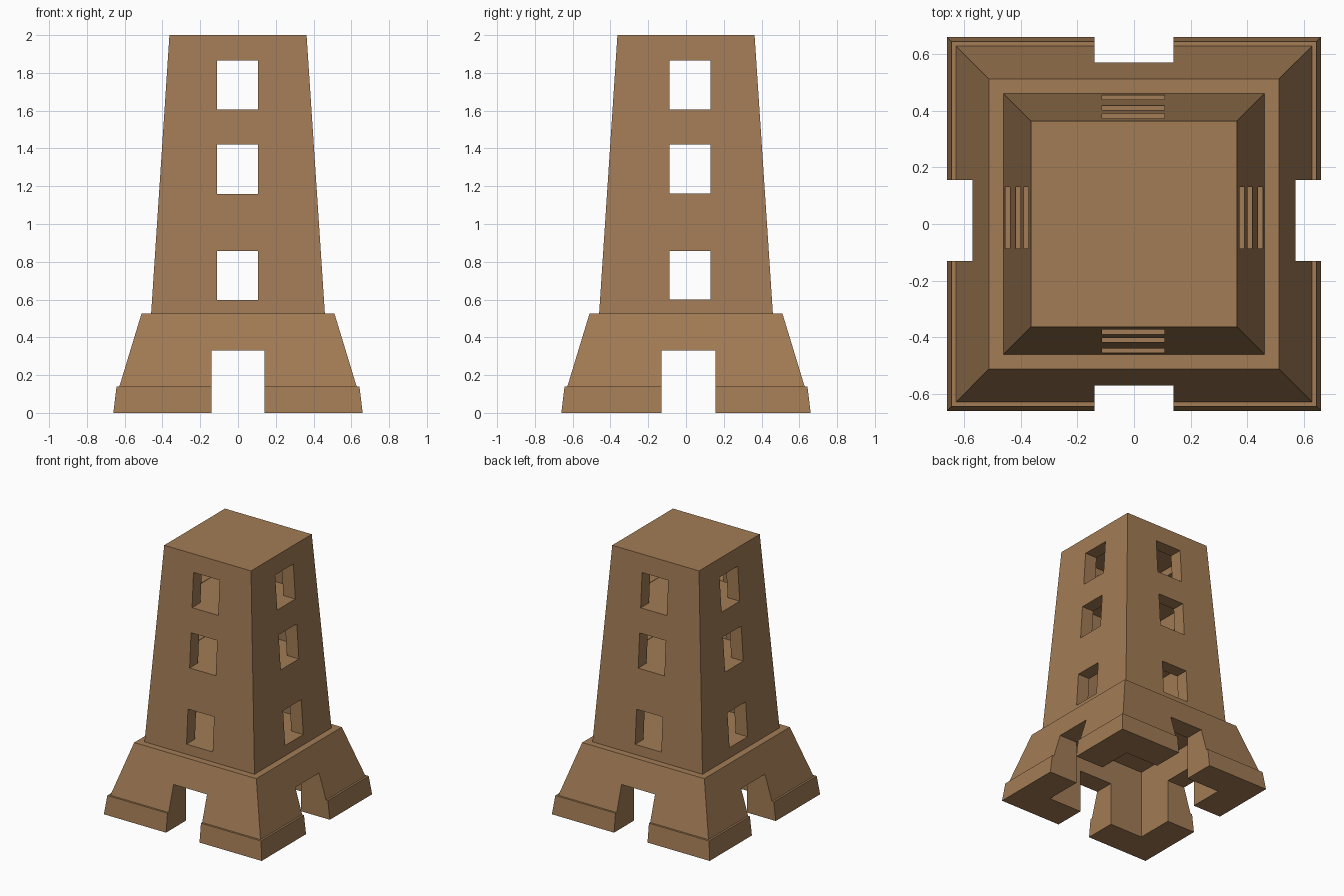
import bpy, bmesh

if "Cube" in bpy.data.objects:
    bpy.data.objects.remove(bpy.data.objects["Cube"])

stone = bpy.data.materials.new("brown_stone")
stone.diffuse_color = (0.36, 0.20, 0.09, 1)
stone.use_nodes = True
stone.node_tree.nodes["Principled BSDF"].inputs["Base Color"].default_value = stone.diffuse_color


def add_object(name, bm):
    bmesh.ops.recalc_face_normals(bm, faces=bm.faces)
    mesh = bpy.data.meshes.new(name)
    bm.to_mesh(mesh)
    bm.free()
    obj = bpy.data.objects.new(name, mesh)
    bpy.context.collection.objects.link(obj)
    mesh.materials.append(stone)
    return obj


def square_stack(name, profile):
    """Closed solid from stacked square rings, given as (half width, z)."""
    bm = bmesh.new()
    rings = [[bm.verts.new((sx * r, sy * r, z))
              for sx, sy in ((-1, -1), (1, -1), (1, 1), (-1, 1))]
             for r, z in profile]
    for a, b in zip(rings, rings[1:]):
        for i in range(4):
            j = (i + 1) % 4
            bm.faces.new((a[i], a[j], b[j], b[i]))
    bm.faces.new(rings[0][::-1])
    bm.faces.new(rings[-1])
    return add_object(name, bm)


def box(name, x0, x1, y0, y1, z0, z1):
    bm = bmesh.new()
    bmesh.ops.create_cube(bm, size=1)
    for v in bm.verts:
        v.co = ((x0 + x1) / 2 + v.co.x * (x1 - x0),
                (y0 + y1) / 2 + v.co.y * (y1 - y0),
                (z0 + z1) / 2 + v.co.z * (z1 - z0))
    return add_object(name, bm)


def cut(obj, cutter):
    cutter.hide_render = True
    mod = obj.modifiers.new("cut", 'BOOLEAN')
    mod.operation = 'DIFFERENCE'
    mod.solver = 'EXACT'
    mod.object = cutter
    bpy.context.view_layer.objects.active = obj
    bpy.ops.object.modifier_apply(modifier=mod.name)
    bpy.data.objects.remove(cutter)


def tower_half(z):
    return 0.46 + (0.363 - 0.46) * (z - 0.525) / (2.0 - 0.525)


# Flared base with plinth, hollow inside, a doorway on each side
base = square_stack("base", [(0.66, 0), (0.643, 0.14), (0.628, 0.14), (0.511, 0.525)])
cut(base, box("cavity", -0.42, 0.42, -0.42, 0.42, -0.1, 0.6))
cut(base, box("door_y", -0.14, 0.14, -1, 1, -0.1, 0.33))
cut(base, box("door_x", -1, 1, -0.13, 0.155, -0.1, 0.33))

# Tapered tower with three rooms and a window on each side of every room
tower = square_stack("tower", [(0.46, 0.525), (0.363, 2.0)])
wall = 0.10
for sill, head, ceiling in ((0.598, 0.857, 1.10), (1.16, 1.42, 1.55), (1.605, 1.865, 1.92)):
    cut(tower, square_stack("room", [(tower_half(sill) - wall, sill - 0.002),
                                     (tower_half(ceiling) - wall, ceiling)]))
    cut(tower, box("window_y", -0.112, 0.107, -1, 1, sill, head))
    cut(tower, box("window_x", -1, 1, -0.087, 0.13, sill + 0.001, head + 0.001))
